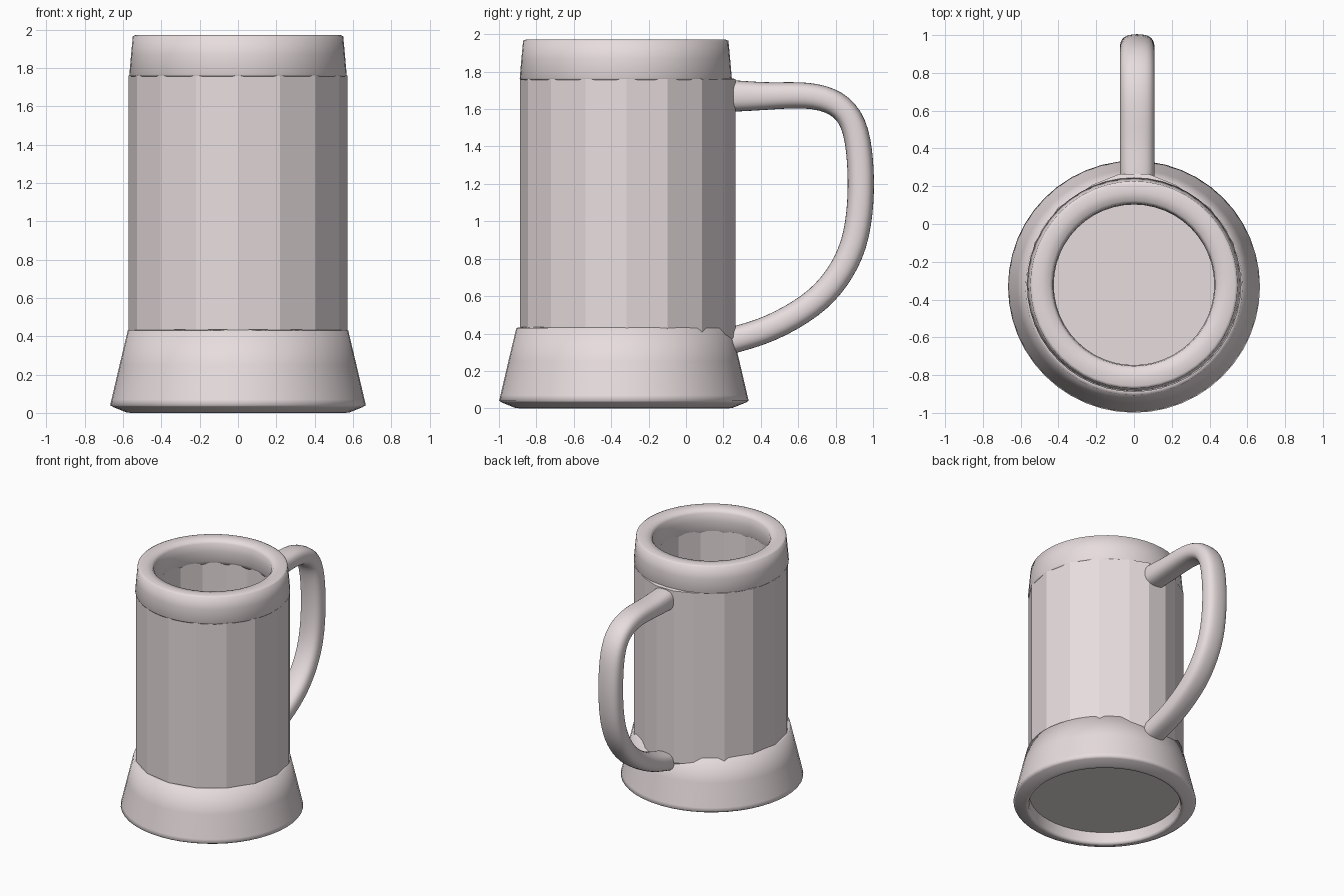
import bpy, bmesh, math
from mathutils import Vector

if "Cube" in bpy.data.objects:
    bpy.data.objects.remove(bpy.data.objects["Cube"])

CY = -0.318       # y of the wall axis
BASE_CY = -0.332  # y of the foot axis

clay = bpy.data.materials.new("pale_pink")
clay.diffuse_color = (0.80, 0.72, 0.73, 1)
clay.use_nodes = True
clay.node_tree.nodes["Principled BSDF"].inputs["Base Color"].default_value = clay.diffuse_color


def finish(name, bm, smooth):
    bmesh.ops.recalc_face_normals(bm, faces=bm.faces)
    for f in bm.faces:
        f.smooth = smooth
    me = bpy.data.meshes.new(name)
    bm.to_mesh(me)
    bm.free()
    me.materials.append(clay)
    ob = bpy.data.objects.new(name, me)
    bpy.context.collection.objects.link(ob)
    return ob


def bridge(bm, a, b):
    n = len(a)
    for i in range(n):
        bm.faces.new((a[i], a[(i + 1) % n], b[(i + 1) % n], b[i]))


def lathe(name, profile, sides, cy, closed=True):
    """Revolve (radius, z) points about the mug axis; open profiles get end caps."""
    bm = bmesh.new()
    rings = [[bm.verts.new((r * math.sin(2 * math.pi * i / sides),
                            cy + r * math.cos(2 * math.pi * i / sides), z))
              for i in range(sides)] for r, z in profile]
    for a, b in zip(rings, rings[1:]):
        bridge(bm, a, b)
    if closed:
        bridge(bm, rings[-1], rings[0])
    else:
        bm.faces.new(rings[0])
        bm.faces.new(rings[-1])
    return finish(name, bm, True)


# Faceted wall: 16 sides, the rear corner split into a flat strip for the handle
def wall_ring(bm, r, z, strip):
    pts = [(r * math.sin(i * math.pi / 8), CY + r * math.cos(i * math.pi / 8))
           for i in range(1, 16)]
    back = CY + r + 0.012 * (strip > 0.06)
    pts = [(strip, back)] + pts + [(-strip, back)]
    return [bm.verts.new((x, y, z)) for x, y in pts]


bm = bmesh.new()
rings = [wall_ring(bm, r, z, s) for r, z, s in
         ((0.57, 0.38, 0.08), (0.57, 1.76, 0.08), (0.44, 1.8, 0.01), (0.44, 0.11, 0.01))]
for k in range(4):
    bridge(bm, rings[k], rings[(k + 1) % 4])
finish("mug_wall", bm, False)

# Smooth lip around the top
lathe("rim", [(0.562, 1.755), (0.567, 1.765), (0.558, 1.87), (0.549, 1.965),
              (0.535, 1.971), (0.49, 1.972), (0.445, 1.965), (0.43, 1.945),
              (0.425, 1.88), (0.43, 1.80), (0.45, 1.755)], 48, CY - 0.004)

# Flared foot with a hollow underside
lathe("base", [(0.54, 0.435), (0.575, 0.43), (0.618, 0.25), (0.66, 0.07),
               (0.667, 0.04), (0.65, 0.03), (0.58, 0.002), (0.56, 0.0),
               (0.552, 0.02), (0.55, 0.10), (0.53, 0.14)], 48, BASE_CY)

# Floor of the mug
floor = lathe("floor", [(0.56, 0.095), (0.56, 0.12)], 48, BASE_CY, closed=False)
bpy.context.view_layer.objects.active = floor
floor.select_set(True)
bpy.ops.object.shade_smooth_by_angle(angle=math.radians(30))

# Handle: rounded rectangular section swept along a side-view path (y, z)
path = [Vector(p) for p in (
    (0.17, 1.67), (0.27, 1.67), (0.45, 1.668), (0.65, 1.68), (0.81, 1.64),
    (0.905, 1.53), (0.935, 1.32), (0.937, 1.1), (0.905, 0.87), (0.81, 0.69),
    (0.68, 0.55), (0.45, 0.42), (0.27, 0.37), (0.17, 0.34))]
section = [(0.1, 0.035), (0.06, 0.072), (-0.06, 0.072), (-0.1, 0.035),
           (-0.1, -0.035), (-0.06, -0.072), (0.06, -0.072), (0.1, -0.035)]
bm = bmesh.new()
rings = []
for i, p in enumerate(path):
    t = (path[min(i + 1, len(path) - 1)] - path[max(i - 1, 0)]).normalized()
    n = Vector((-t.y, t.x))
    k = 1.2 if i < 2 else 1.0
    rings.append([bm.verts.new((0.017 + u * 0.93, p.x + n.x * v * k, p.y + n.y * v * k))
                  for u, v in section])
for a, b in zip(rings, rings[1:]):
    bridge(bm, a, b)
bm.faces.new(rings[0])
bm.faces.new(rings[-1])
handle = finish("handle", bm, True)
sub = handle.modifiers.new("Smooth", 'SUBSURF')
sub.levels = sub.render_levels = 2
